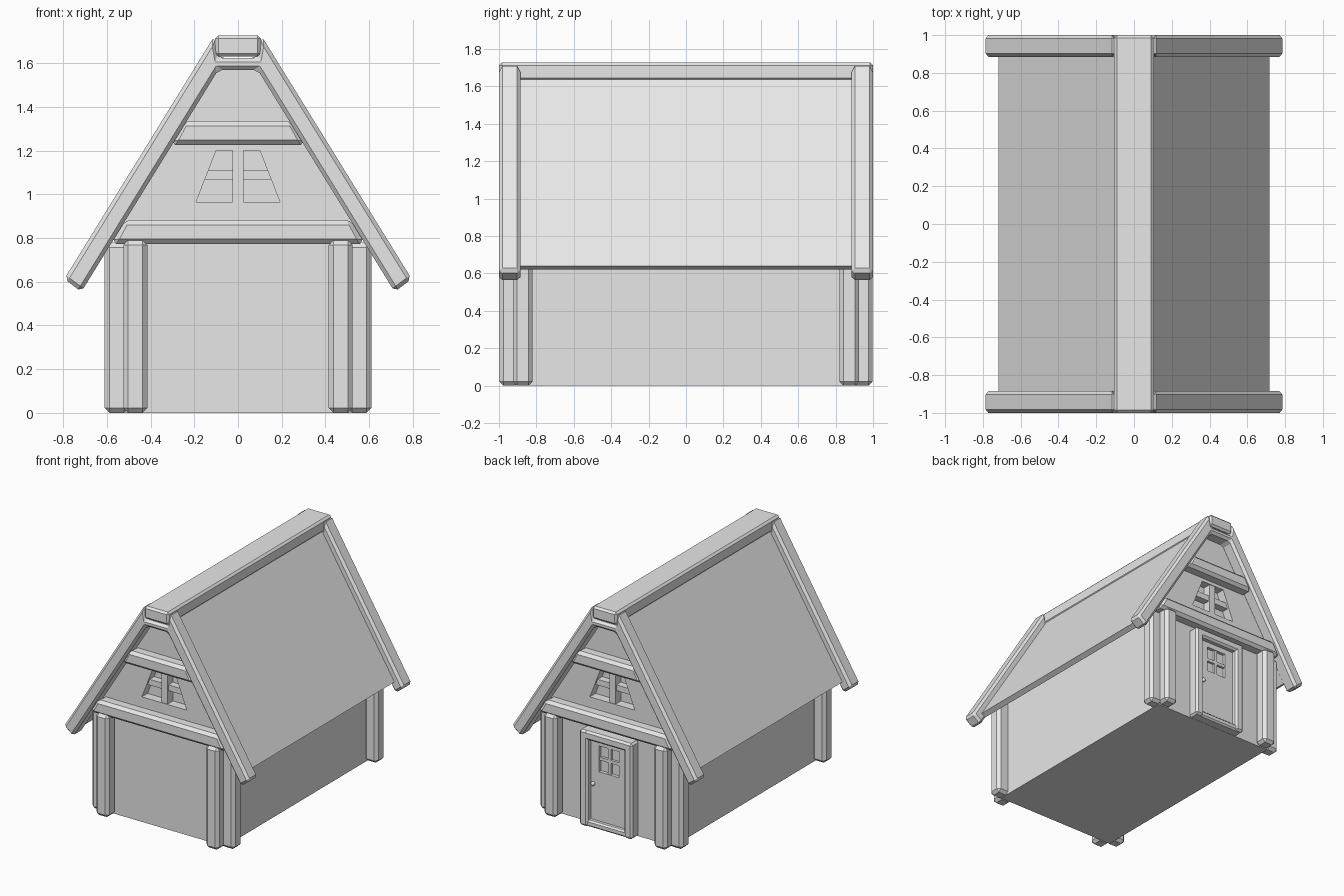
import bpy, bmesh, math
from mathutils import Vector

cube = bpy.data.objects.get("Cube")
if cube:
    bpy.data.objects.remove(cube, do_unlink=True)

grey = bpy.data.materials.new("plain_grey")
grey.use_nodes = True
grey.diffuse_color = (0.8, 0.8, 0.8, 1)
grey.node_tree.nodes["Principled BSDF"].inputs["Base Color"].default_value = (0.8, 0.8, 0.8, 1)


def prism(name, profile, y0, y1, bevel=0):
    """Extrude an x-z outline from y0 to y1, with optional chamfered edges."""
    bm = bmesh.new()
    face = bm.faces.new([bm.verts.new((x, y0, z)) for x, z in profile])
    ext = bmesh.ops.extrude_face_region(bm, geom=[face])
    verts = [g for g in ext["geom"] if isinstance(g, bmesh.types.BMVert)]
    bmesh.ops.translate(bm, verts=verts, vec=(0, y1 - y0, 0))
    bmesh.ops.recalc_face_normals(bm, faces=bm.faces[:])
    if bevel:
        bmesh.ops.bevel(bm, geom=bm.edges[:], offset=bevel, segments=1,
                        affect='EDGES', clamp_overlap=True)
    mesh = bpy.data.meshes.new(name)
    bm.to_mesh(mesh)
    bm.free()
    mesh.materials.append(grey)
    obj = bpy.data.objects.new(name, mesh)
    bpy.context.collection.objects.link(obj)
    return obj


def box(name, x0, x1, y0, y1, z0, z1, bevel=0):
    return prism(name, [(x0, z0), (x1, z0), (x1, z1), (x0, z1)], y0, y1, bevel)


def mirrored(half):
    """Complete a right-hand outline with its left-hand reflection."""
    return half + [(-x, z) for x, z in reversed(half)]


def cut(target, cutter):
    """Carve the cutter out of the target, then discard it."""
    mod = target.modifiers.new("recess", 'BOOLEAN')
    mod.operation = 'DIFFERENCE'
    mod.solver = 'EXACT'
    mod.object = cutter
    bpy.context.view_layer.objects.active = target
    bpy.ops.object.modifier_apply(modifier=mod.name)
    bpy.data.objects.remove(cutter, do_unlink=True)


# Walls with gables
walls = prism("walls", mirrored([(0.52, 0), (0.52, 0.9), (0.09, 1.6)]), -0.9, 0.9)

# Roof slabs and ridge beam
for side, s in (("left", 1), ("right", -1)):
    slab = [(0.717, 0.64), (0.1, 1.638), (0.05, 1.62), (0.68, 0.62)]
    prism(side + "_roof_slab", [(s * x, z) for x, z in slab], -0.9, 0.9)
box("ridge_beam", -0.105, 0.105, -1, 1, 1.63, 1.728, 0.015)

barge = mirrored([(0.795, 0.613), (0.108, 1.725), (0.09, 1.625)])
barge += [(-0.717, 0.554), (-0.09, 1.57), (0.09, 1.57), (0.717, 0.554)]
lower_beam = mirrored([(0.58, 0.773), (0.52, 0.883)])
upper_beam = mirrored([(0.31, 1.226), (0.25, 1.335)])
window = mirrored([(0.192, 0.965), (0.1, 1.2)])

# Timber framing, window and posts on both ends
for end, s in (("front", -1), ("back", 1)):
    prism(end + "_barge_boards", barge, s * 0.885, s * 1.0, 0.018)
    prism(end + "_lower_beam", lower_beam, s * 0.87, s * 0.985, 0.022)
    prism(end + "_upper_beam", upper_beam, s * 0.87, s * 0.985, 0.022)
    cut(walls, prism("window_cutter", window, s * 0.83, s * 0.95))
    box(end + "_window_upright", -0.025, 0.025, s * 0.82, s * 0.895, 0.95, 1.21)
    box(end + "_window_crossbar", -0.16, 0.16, s * 0.82, s * 0.885, 1.065, 1.11)
    for side, t in (("left", 1), ("right", -1)):
        box(f"{end}_{side}_end_post", t * 0.415, t * 0.525,
            s * 0.89, s * 0.998, 0, 0.79, 0.022)
        box(f"{end}_{side}_side_post", t * 0.5, t * 0.61,
            s * 0.82, s * 0.925, 0, 0.78, 0.022)

# Door frame
for side, t in (("left", 1), ("right", -1)):
    box("door_jamb_" + side, t * 0.155, t * 0.225, 0.89, 0.985, 0, 0.74, 0.015)
box("door_lintel", -0.225, 0.225, 0.89, 0.984, 0.67, 0.74, 0.015)
box("door_sill", -0.22, 0.22, 0.89, 0.975, 0, 0.05, 0.012)

# Door with its small window and knob
door = box("door", -0.17, 0.17, 0.89, 0.94, 0.02, 0.69)
cut(door, box("door_window_cutter", -0.085, 0.085, 0.915, 0.96, 0.43, 0.63))
box("door_window_upright", -0.012, 0.012, 0.9, 0.935, 0.42, 0.64)
box("door_window_crossbar", -0.09, 0.09, 0.9, 0.934, 0.518, 0.542)
bpy.ops.mesh.primitive_uv_sphere_add(segments=12, ring_count=8, radius=0.016,
                                     location=(0.13, 0.95, 0.33))
knob = bpy.context.object
knob.name = "door_knob"
knob.data.materials.append(grey)
bpy.ops.object.shade_smooth()
